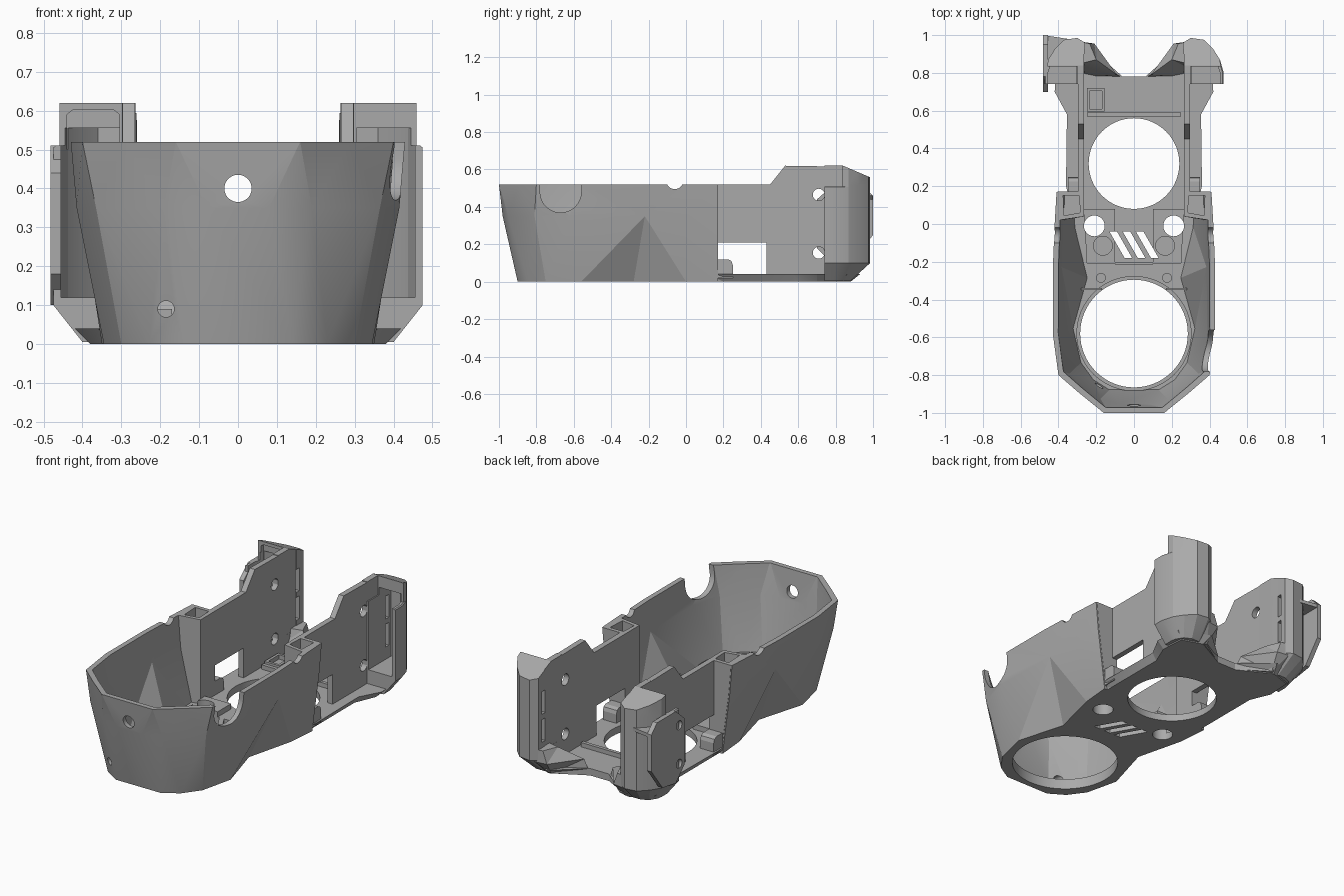
import bpy, bmesh, math

old = bpy.data.objects.get("Cube")
if old:
    bpy.data.objects.remove(old, do_unlink=True)

GREY = (0.40, 0.40, 0.40, 1)
mat = bpy.data.materials.new("mid_grey_plastic")
mat.use_nodes = True
mat.diffuse_color = GREY
mat.node_tree.nodes["Principled BSDF"].inputs["Base Color"].default_value = GREY


def loft(name, rings):
    """Closed solid through rings of 3D points that all have the same count."""
    bm = bmesh.new()
    vs = [[bm.verts.new(p) for p in ring] for ring in rings]
    n = len(vs[0])
    for a, b in zip(vs, vs[1:]):
        for i in range(n):
            j = (i + 1) % n
            bm.faces.new((a[i], a[j], b[j], b[i]))
    bm.faces.new(vs[0][::-1])
    bm.faces.new(vs[-1])
    bmesh.ops.triangulate(bm, faces=[f for f in bm.faces if len(f.verts) == 4])
    bmesh.ops.recalc_face_normals(bm, faces=bm.faces)
    me = bpy.data.meshes.new(name)
    bm.to_mesh(me)
    bm.free()
    me.materials.append(mat)
    ob = bpy.data.objects.new(name, me)
    bpy.context.collection.objects.link(ob)
    return ob


def prism(name, pts, lo, hi, axis="z"):
    """Profile extruded along an axis; x profiles are (y, z), y profiles are (x, z)."""
    put = {"z": lambda p, h: (p[0], p[1], h),
           "x": lambda p, h: (h, p[0], p[1]),
           "y": lambda p, h: (p[0], h, p[1])}[axis]
    return loft(name, [[put(p, h) for p in pts] for h in (lo, hi)])


def box(name, x0, x1, y0, y1, z0, z1):
    return prism(name, [(x0, y0), (x1, y0), (x1, y1), (x0, y1)], z0, z1)


def disc(name, c, r, lo, hi, axis="z", n=48):
    ang = [2 * math.pi * i / n for i in range(n)]
    return prism(name, [(c[0] + r * math.cos(a), c[1] + r * math.sin(a)) for a in ang], lo, hi, axis)


def cut(targets, cutters):
    for ob in targets:
        for c in cutters:
            m = ob.modifiers.new("cut", "BOOLEAN")
            m.operation, m.solver, m.object = "DIFFERENCE", "EXACT", c
            bpy.context.view_layer.objects.active = ob
            bpy.ops.object.modifier_apply(modifier=m.name)
    for c in cutters:
        bpy.data.objects.remove(c, do_unlink=True)


def flip(pts, s):
    return [(s * x, y) for x, y in pts]


def levels(pairs, s=1):
    """Mirrored plan outlines placed at heights."""
    return [[(x, y, z) for x, y in flip(pts, s)] for pts, z in pairs]


def whole(half):
    return half + flip(half[::-1], -1)


def inset(half):
    pts = [(x * 0.935, -0.4 + (y + 0.4) * 0.955) for x, y in half]
    return whole(pts[:-1] + [(pts[-1][0], 0.4)])


# Faceted front shell
top = [(.16, -1), (.29, -.895), (.40, -.80), (.43, -.58), (.43, -.24), (.42, 0), (.41, .17)]
mid = [(.08, -.98), (.19, -.95), (.365, -.81), (.415, -.62), (.41, -.22), (.405, 0), (.395, .17)]
low = [(.14, -.90), (.23, -.845), (.30, -.75), (.345, -.56), (.265, -.28), (.335, 0), (.35, .17)]
shell = loft("front_shell", levels([(whole(low), 0), (whole(mid), .35), (whole(top), .52)]))
cut([shell], [loft("hollow", levels([(inset(low), .04), (inset(mid), .35), (inset(top), .53)]))])

# Rear floor with chamfered edge and back notch
base = [(.33, .12), (.33, .20), (.33, .58), (.38, .70), (.37, .84), (.25, .88), (.06, .78)]
rim = [(.34, .12), (.36, .20), (.355, .58), (.42, .70), (.41, .86), (.23, .93), (.06, .78)]
floor = loft("rear_floor", levels([(whole(base), 0), (whole(rim), .04)]))

# Raised parts on the floor
lip = disc("front_opening_lip", (0, -.58), .305, .01, .06)
rib = box("rear_rib", -.25, .25, .57, .59, .03, .065)
box("middle_rib", -.10, .10, -.215, -.20, .03, .07)
pads = []
for s, side in ((1, "left"), (-1, "right")):
    pad = prism(side + "_floor_pad", flip([(.10, -.21), (.25, -.21), (.265, .08), (.10, .08)], s), .03, .07)
    pads.append(pad)
    cut([pad], [disc("recess", (s * .165, -.115), .05, .045, .1)])
    disc(side + "_boss", (s * .175, -.285), .026, .03, .075, n=24)
    prism(side + "_cross_rib", flip([(.17, -.35), (.28, -.35), (.28, -.338), (.17, -.338)], s), .03, .09)

# Openings through the floor
holes = [disc("front_opening", (0, -.58), .285, -.1, .2, n=64),
         disc("rear_opening", (0, .32), .24, -.1, .2, n=64)]
holes += [disc("bore", (s * .21, -.01), .055, -.1, .2) for s in (1, -1)]
for x in (-.07, 0, .07):
    holes.append(prism("vent", [(x + .02, -.18), (x + .06, -.18), (x - .02, -.04), (x - .06, -.04)], -.1, .2))
cut([shell, floor, lip, rib] + pads, holes)

# Openings through the shell walls
cut([shell], [
    disc("front_hole", (0, .40), .035, -1.1, -.8, "y"),
    disc("lower_hole", (-.185, .09), .021, -1.1, -.75, "y"),
    disc("rim_notch", (-.06, .54), .045, -.6, .6, "x"),
    disc("side_notch", (-.67, .48), .11, .2, .6, "x"),
    box("side_notch_top", .2, .6, -.78, -.56, .48, .6)])

# Small socket on the rear floor
socket = box("floor_socket", -.25, -.155, .595, .72, .03, .075)
cut([socket], [box("c", -.235, -.17, .61, .705, .05, .1)])

# Wing outlines: chamfered foot, full section, slightly drawn-in top
foot = [(.265, .74), (.262, .85), (.28, .88), (.33, .88), (.37, .86), (.395, .82), (.40, .79), (.40, .74)]
body = [(.265, .74), (.26, .96), (.30, .985), (.37, .975), (.42, .925), (.455, .87), (.475, .80), (.475, .74)]
crown = [(min(x, .463), y) for x, y in body]
cavity = [(.305, .70), (.305, .945), (.36, .95), (.405, .905), (.437, .86), (.455, .80), (.455, .70)]

for s, side in ((1, "left"), (-1, "right")):
    x0, x1 = sorted((s * .265, s * .297))
    # Hollow corner post that follows the shell slope
    post = loft(side + "_corner_post", levels([
        ([(.265, .04), (.32, .03), (.345, .172), (.265, .172)], .02),
        ([(.265, .04), (.385, .02), (.39, .172), (.265, .172)], .35),
        ([(.265, .04), (.40, .02), (.405, .172), (.265, .172)], .52)], s))
    cut([post], [prism("c", flip([(.285, .06), (.37, .045), (.375, .15), (.29, .15)], s), .30, .6)])

    # Flat side wall, and rear wing that is hollow and open to the front
    wall = prism(side + "_side_wall", [(.16, .01), (.85, .01), (.95, .10), (.95, .565), (.84, .615),
                                       (.53, .62), (.45, .52), (.16, .52)], x0, x1, "x")
    wing = loft(side + "_rear_wing", levels([(foot, .005), (body, .10), (body, .505), (crown, .515),
                                             (crown, .62)], s))
    cut([wing], [
        prism("cavity", flip(cavity, s), .12, .555),
        prism("step", flip([(.298, .70), (.298, .835), (.6, .835), (.6, .70)], s), .51, .7),
        prism("inner_step", flip([(.20, .70), (.20, .90), (.264, .90), (.264, .70)], s), .14, .7),
        prism("slope", [(.84, .62), (1.02, .543), (1.02, .7), (.84, .7)], -.6, .6, "x")])
    if s < 0:
        cut([wing], [prism("recess", [(-.305, .5), (-.305, .59), (-.32, .602), (-.425, .602),
                                      (-.44, .59), (-.44, .5)], .80, .86, "y")])
    # Paired slots facing inward, then window and screw holes
    cut([wing, wall], [box("slot", *sorted((s * .2, s * .32)), .895, .925, z, z + .13) for z in (.19, .35)])
    cut([wall], [box("window", x0 - .1, x1 + .1, .172, .43, .04, .21)]
        + [disc("screw", (.71, z), .032, -.6, .6, "x", 32) for z in (.155, .465)])

    # Small rounded stop beside the window
    prism(side + "_window_stop", [(.17, .02), (.25, .02), (.25, .09), (.243, .11), (.225, .12), (.17, .12)],
          *sorted((s * .265, s * .35)), "x")
    # Sloped guide along the back notch
    g0 = [(.06, .775), (.23, .885), (.28, .87), (.28, .78)]
    g1 = [(.09, .79), (.21, .955), (.28, .965), (.28, .83)]
    g2 = [(.20, .87), (.235, .955), (.28, .965), (.28, .85)]
    loft(side + "_notch_guide", levels([(g0, .005), (g1, .09), (g2, .16)], s))

# Bracket plate on the right wing
plate = prism("right_bracket_plate", [(.70, .18), (.70, .44), (.78, .51), (.95, .51), (1, .46), (1, .25),
                                      (.90, .12), (.78, .10)], -.482, -.455, "x")
cut([plate], [disc("hole", (.75, z), .025, -.6, -.4, "x", 24) for z in (.20, .42)])
prism("right_bracket_web", [(-.482, 1), (-.35, .98), (-.40, .92), (-.46, .85), (-.482, .85)], .44, .46)

# Crisp facets, smooth round bores
for ob in list(bpy.context.scene.objects):
    if ob.type == "MESH" and ob.data.materials and ob.data.materials[0] == mat:
        bpy.ops.object.select_all(action="DESELECT")
        ob.select_set(True)
        bpy.context.view_layer.objects.active = ob
        bpy.ops.object.shade_smooth_by_angle(angle=math.radians(16))
